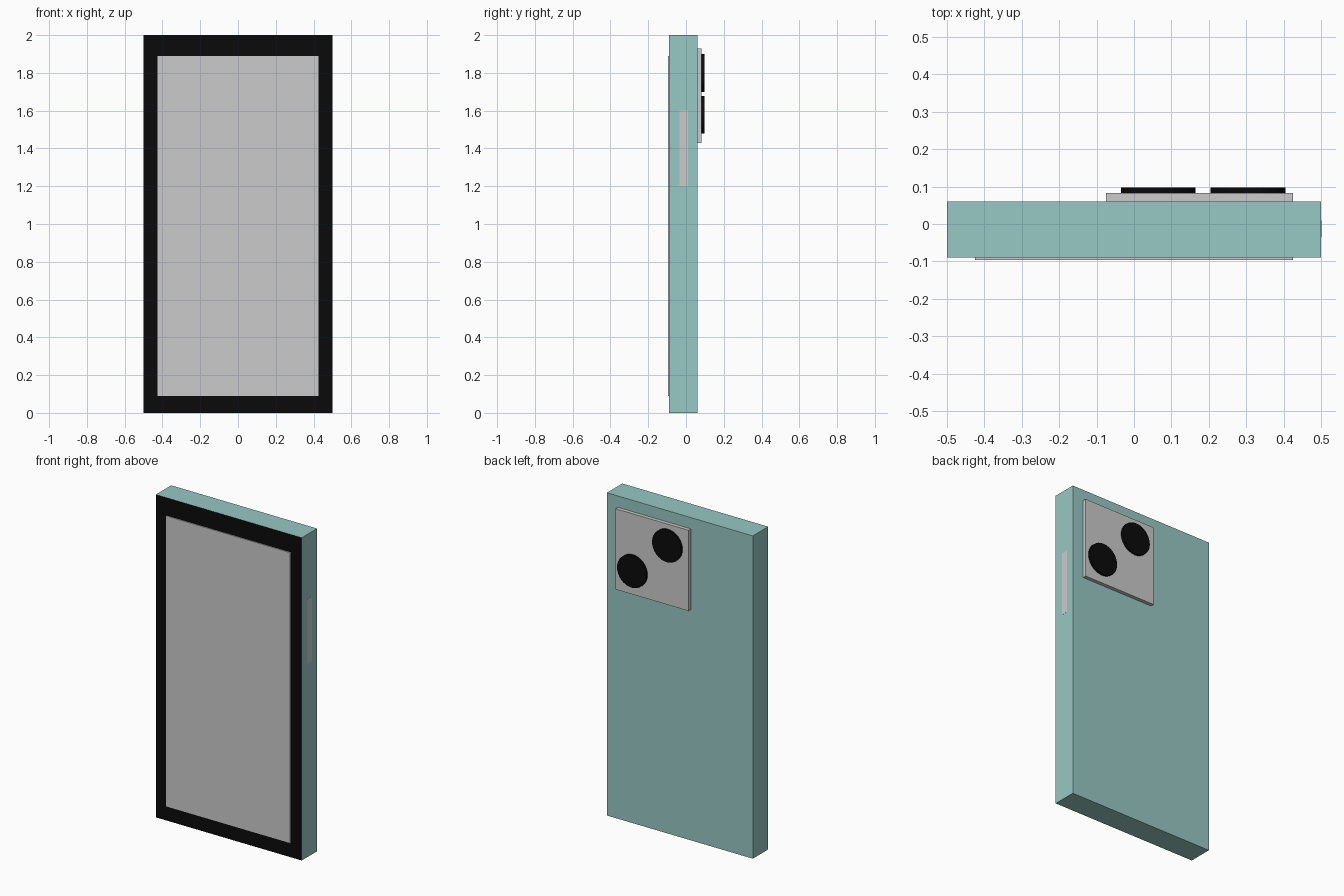
import bpy, math

if "Cube" in bpy.data.objects:
    bpy.data.objects.remove(bpy.data.objects["Cube"])


def material(name, color):
    m = bpy.data.materials.new(name)
    m.diffuse_color = (*color, 1)
    m.use_nodes = True
    m.node_tree.nodes["Principled BSDF"].inputs["Base Color"].default_value = m.diffuse_color
    return m


def box(name, x, y, z, mat=None):
    """Box from (min, max) ranges on each axis."""
    bpy.ops.mesh.primitive_cube_add(size=1)
    o = bpy.context.object
    o.name = name
    for v in o.data.vertices:
        v.co = [r[0] + (c + 0.5) * (r[1] - r[0]) for c, r in zip(v.co, (x, y, z))]
    if mat:
        o.data.materials.append(mat)
    return o


teal = material("teal", (0.31, 0.58, 0.55))
black = material("black", (0.003, 0.003, 0.003))

# Body with a black front face
body = box("body", (-0.5, 0.5), (-0.09, 0.06), (0, 2), teal)
body.data.materials.append(black)
for face in body.data.polygons:
    if face.normal.y < -0.5:
        face.material_index = 1

# Screen, side button and camera plate
box("screen", (-0.425, 0.425), (-0.096, -0.085), (0.09, 1.89))
box("side_button", (0.48, 0.501), (-0.035, 0.01), (1.2, 1.6))
box("camera_plate", (-0.075, 0.425), (0.055, 0.083), (1.43, 1.93))

# Camera lenses
for name, x, z in (("upper_lens", 0.065, 1.80), ("lower_lens", 0.305, 1.578)):
    bpy.ops.mesh.primitive_cylinder_add(vertices=32, radius=0.1, depth=0.018,
                                        location=(x, 0.088, z),
                                        rotation=(math.pi / 2, 0, 0))
    lens = bpy.context.object
    lens.name = name
    lens.data.materials.append(black)
